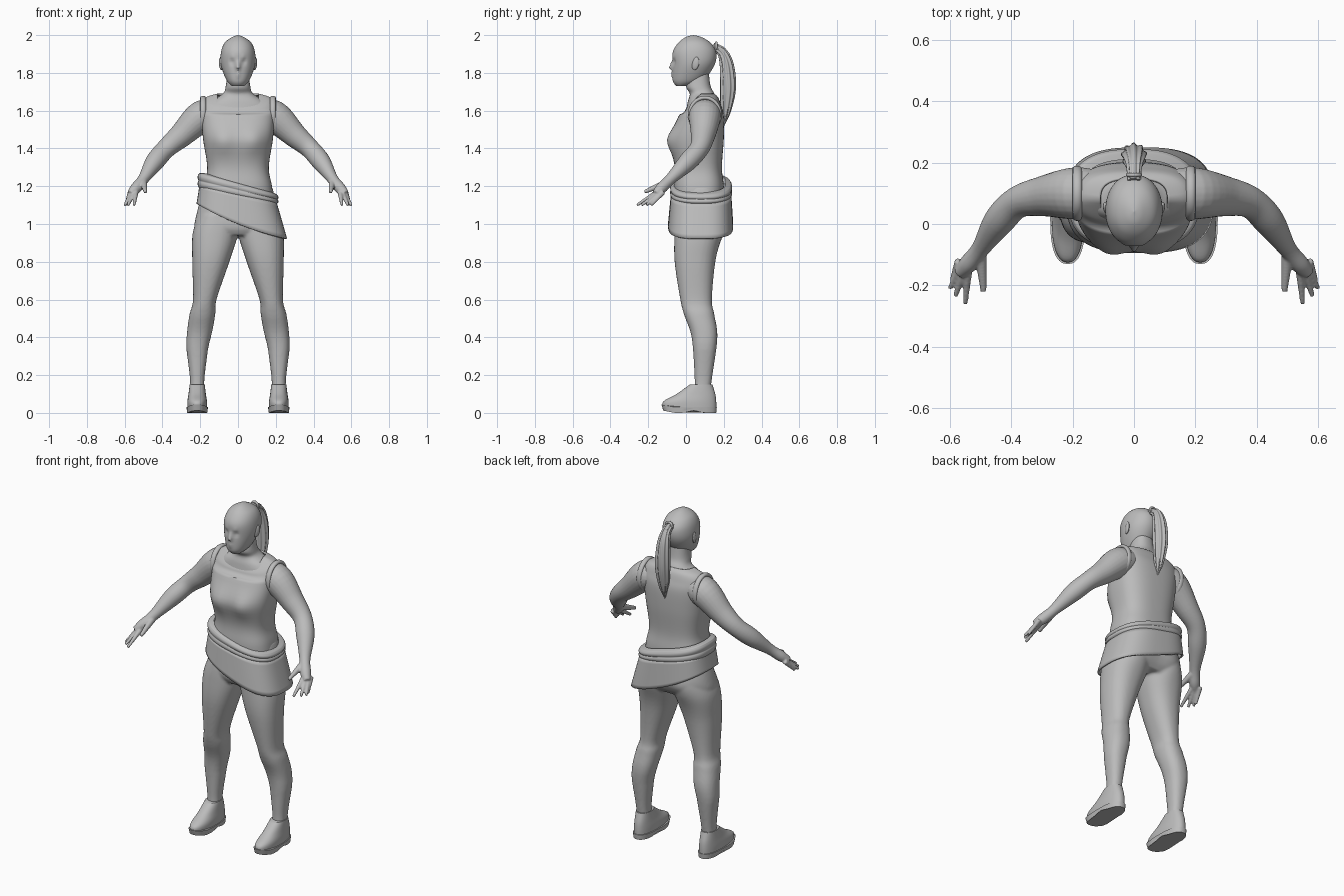
import bpy, bmesh, math
from mathutils import Vector

cube = bpy.data.objects.get("Cube")
if cube:
    bpy.data.objects.remove(cube)

grey = bpy.data.materials.new("plain_grey")
grey.use_nodes = True
grey.diffuse_color = (.5, .5, .5, 1)
grey.node_tree.nodes["Principled BSDF"].inputs["Base Color"].default_value = grey.diffuse_color

SIDES = {"left": 1, "right": -1}


def refine(rows, steps=6):
    """Smooth interpolation through rows of numbers, using averaged slopes."""
    last = len(rows) - 1
    points = [Vector(row) for row in rows]
    slopes = [(points[min(i + 1, last)] - points[max(i - 1, 0)]) / 2 for i in range(last + 1)]
    result = []
    for i in range(last):
        chord = points[i + 1] - points[i]
        for step in range(steps):
            t = step / steps
            u = 1 - t
            bend = (slopes[i] - chord) * u - (slopes[i + 1] - chord) * t
            result.append(points[i] + chord * t + bend * t * u)
    return result + [points[last]]


def skin_rings(name, rings, capped):
    bm = bmesh.new()
    loops = [[bm.verts.new(point) for point in ring] for ring in rings]
    for low, high in zip(loops, loops[1:]):
        for i in range(len(low)):
            bm.faces.new((low[i - 1], low[i], high[i], high[i - 1]))
    if capped:
        bm.faces.new(loops[0])
        bm.faces.new(loops[-1])
    bmesh.ops.recalc_face_normals(bm, faces=bm.faces[:])
    mesh = bpy.data.meshes.new(name)
    bm.to_mesh(mesh)
    bm.free()
    mesh.materials.append(grey)
    ob = bpy.data.objects.new(name, mesh)
    bpy.context.collection.objects.link(ob)
    return ob


def squared(value, power):
    return math.copysign(abs(value) ** (2 / power), value)


def body(name, rows, power=2.3, place=None, capped=True, count=64):
    """Loft of level rings; row = height, half width, front y, back y."""
    rings = []
    for z, half_width, front, back in refine(rows):
        ring = []
        for i in range(count):
            angle = math.tau * i / count
            x = half_width * squared(math.cos(angle), power)
            y = (front + back) / 2 + (back - front) / 2 * squared(math.sin(angle), power)
            ring.append(place(x, y, z) if place else (x, y, z))
        rings.append(ring)
    return skin_rings(name, rings, capped)


def tube(name, rows, side=1, ridge=0, count=24):
    """Round limb along a path; row = x, y, z, radius."""
    points = refine(rows)
    rings = []
    for i, point in enumerate(points):
        ahead = points[min(i + 1, len(points) - 1)].xyz - points[max(i - 1, 0)].xyz
        across = ahead.cross(Vector((0, 1, .3))).normalized()
        upward = ahead.cross(across).normalized()
        ring = []
        for j in range(count):
            angle = math.tau * j / count
            radius = point.w * (1 + ridge * math.cos(9 * angle + i / 9))
            p = point.xyz + radius * (across * math.cos(angle) + upward * math.sin(angle))
            ring.append((p.x * side, p.y, p.z))
        rings.append(ring)
    return skin_rings(name, rings, True)


def push(ob, centre, size, depth):
    """Soft sculpting bump along y, applied once or mirrored across x."""
    x, y, z = centre
    for spot in {Vector((x, y, z)).freeze(), Vector((-x, y, z)).freeze()}:
        for vert in ob.data.vertices:
            vert.co.y += depth * math.exp(-((vert.co - spot).length / size) ** 2)


def fuse(name, parts, voxel):
    """Blend overlapping parts into one smooth surface."""
    bpy.ops.object.select_all(action="DESELECT")
    for part in parts:
        part.select_set(True)
    bpy.context.view_layer.objects.active = parts[0]
    bpy.ops.object.join()
    parts[0].name = name
    blend = parts[0].modifiers.new("blend", "REMESH")
    blend.mode = "VOXEL"
    blend.voxel_size = voxel
    blend.use_smooth_shade = True
    parts[0].modifiers.new("soften", "SMOOTH").iterations = 4


def name_primitive(name, scale):
    ob = bpy.context.object
    ob.name = name
    ob.scale = scale
    ob.data.materials.append(grey)


def thicken(ob):
    cloth = ob.modifiers.new("cloth", "SOLIDIFY")
    cloth.thickness = .01


# Head with sculpted face
head = body("head", [(1.73, .03, -.05, 0), (1.76, .06, -.07, .09), (1.84, .09, -.07, .15),
                     (1.91, .09, -.07, .16), (1.96, .07, -.04, .13), (1.99, .03, 0, .08),
                     (2, 0, .04, .04)], power=2.1, count=128)
push(head, (.03, -.06, 1.86), .015, .01)
push(head, (.03, -.07, 1.88), .012, -.004)
push(head, (0, -.07, 1.83), .013, -.022)
push(head, (0, -.07, 1.85), .012, -.01)
push(head, (0, -.07, 1.79), .013, -.008)
for label, side in SIDES.items():
    bpy.ops.mesh.primitive_uv_sphere_add(location=(.09 * side, .05, 1.85), rotation=(-.2, 0, -.3 * side))
    name_primitive(label + "_ear", (.01, .02, .035))

# Neck, shoulders, arms and hands, blended together
upper = [body("chest", [(1.4, .14, -.04, .17), (1.6, .17, 0, .18), (1.65, .14, .01, .16),
                        (1.69, .08, .02, .15), (1.73, .065, 0, .13), (1.81, .055, .01, .12)])]
for side in SIDES.values():
    upper.append(tube("arm", [(.1, .1, 1.58, .07), (.19, .1, 1.57, .085), (.3, .09, 1.47, .065),
                              (.38, .07, 1.4, .052), (.44, .01, 1.33, .05), (.5, -.08, 1.24, .03),
                              (.54, -.13, 1.19, .03), (.57, -.16, 1.16, .02)], side))
    upper.append(tube("thumb", [(.5, -.1, 1.22, .02), (.49, -.22, 1.17, .01)], side))
    for i in range(4):
        knuckle = (.54 + i / 99, -.15 + i / 99, 1.17, .014)
        tip = (.55 + .05 * math.sin(i * .7), -.26 + i / 40, 1.1, .008)
        upper.append(tube("finger", [knuckle, tip], side))
fuse("neck_and_arms", upper, .005)


# Sleeveless top with a scooped neckline
def scoop(x, y, z):
    rise = min(1, max(0, (z - 1.58) / .11))
    return x, y, z - rise * max(0, .08 - y) * .9

top = body("sleeveless_top", [(1.1, .19, -.06, .2), (1.2, .18, -.065, .2), (1.3, .163, -.06, .19),
                              (1.45, .185, -.08, .2), (1.57, .195, -.04, .2), (1.63, .195, -.01, .185),
                              (1.67, .17, 0, .17), (1.69, .11, .01, .15)],
           power=2.7, place=scoop, capped=False)
push(top, (.08, -.08, 1.44), .065, -.025)
thicken(top)
for label, side in SIDES.items():
    bpy.ops.mesh.primitive_torus_add(location=(.185 * side, .1, 1.58), rotation=(0, math.pi / 2, 0),
                                     major_radius=.08, minor_radius=.01)
    name_primitive(label + "_armhole_hem", (1.1, 1, 1.5))

# Trousers: each leg leans outward down to the shin, then stands straight
trousers = [body("hips", [(.94, .2, -.04, .17), (.98, .23, -.06, .2), (1.05, .22, -.06, .22),
                          (1.2, .18, -.05, .2)])]
for side in SIDES.values():
    def lean(x, y, z):
        return x + side * min(.216, .272 - .16 * z), y, z

    trousers.append(body("leg", [(.13, .037, .045, .13), (.2, .04, .045, .14), (.4, .064, .03, .166),
                                 (.52, .068, -.01, .15), (.6, .062, -.03, .137), (.8, .098, -.06, .155),
                                 (.95, .12, -.06, .19), (1.05, .1, -.05, .2)], place=lean))
for part in trousers:
    push(part, (.11, .21, 1), .08, .015)
fuse("trousers", trousers, .008)


# Rolled waistband and slanted wrap skirt, lowest on the left
def band_place(x, y, drop):
    return x, y, 1.22 - .28 * x - drop * (.08 - .09 * x)

def skirt_place(x, y, drop):
    high = band_place(x, y, .8)[2]
    x += .02 * drop
    low = 1 - .4 * x + .4 * x * x
    return x, y, high + (low - high) * drop

band = []
for i in range(13):
    drop = i / 12
    swell = .03 * math.sin(math.pi * drop) ** .3 + .006 * abs(math.sin(math.tau * drop))
    band.append((drop, .18 + swell, -.05 - swell, .21 + swell))
body("rolled_waistband", band, power=2.6, place=band_place, capped=False)
skirt = body("wrap_skirt", [(0, .205, -.08, .24), (1, .24, -.095, .25)],
             power=2.8, place=skirt_place, capped=False)
thicken(skirt)

# Shoes with arched soles
for label, side in SIDES.items():
    def stand(x, y, z):
        return x + .216 * side, y, z

    def arch(x, y, z):
        instep = .012 * math.exp(-((y - .04) / .035) ** 2) * (z < .02)
        return x + .216 * side, y, z + instep + max(0, -.06 - y) * .2

    body(label + "_shoe", [(.02, .052, -.12, .16), (.06, .052, -.12, .16), (.1, .046, -.05, .155),
                           (.15, .04, .02, .14)], place=stand)
    body(label + "_sole", [(0, .054, -.12, .16), (.03, .057, -.13, .163)], power=2.5, place=arch)

# Ponytail with ridged strands and its tie
tube("ponytail", [(0, .14, 1.94, .02), (0, .19, 1.91, .025), (0, .215, 1.84, .035), (0, .222, 1.72, .039),
                  (0, .21, 1.6, .026), (0, .2, 1.52, .003)], ridge=.1, count=72)
bpy.ops.mesh.primitive_torus_add(location=(0, .16, 1.94), rotation=(math.pi / 2, 0, 0),
                                 major_radius=.02, minor_radius=.007)
name_primitive("hair_tie", (1, 1, 1))

# Smooth shading that keeps the hems crisp
bpy.ops.object.select_all(action="DESELECT")
for ob in bpy.context.collection.objects:
    if ob.type == "MESH":
        ob.select_set(True)
        bpy.context.view_layer.objects.active = ob
bpy.ops.object.shade_smooth_by_angle(angle=math.radians(45))
